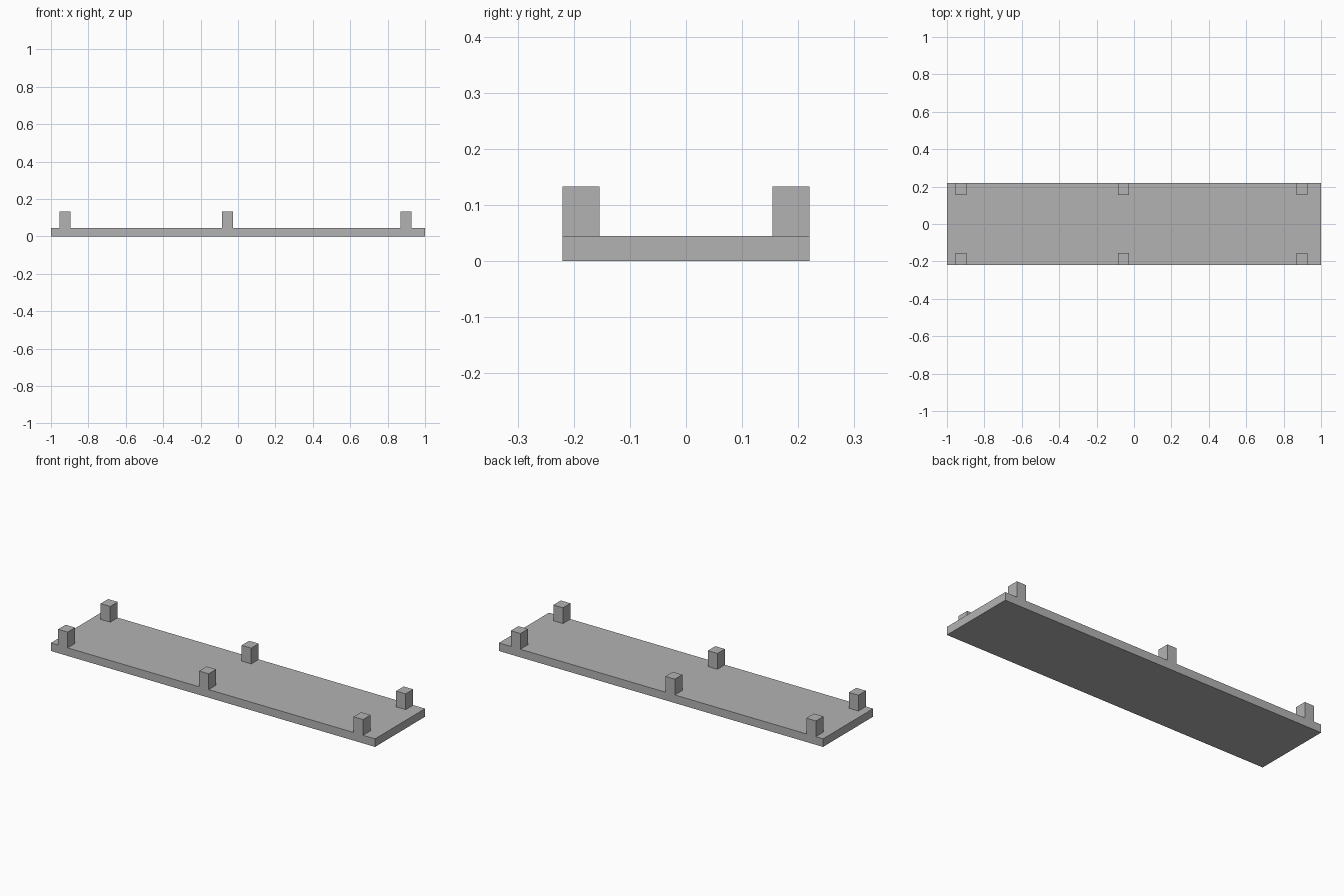
import bpy

cube = bpy.data.objects.get("Cube")
if cube:
    bpy.data.objects.remove(cube, do_unlink=True)

# Single grey material
GREY = (0.45, 0.45, 0.45, 1.0)
grey = bpy.data.materials.new("plain_grey")
grey.use_nodes = True
grey.diffuse_color = GREY
grey.node_tree.nodes["Principled BSDF"].inputs["Base Color"].default_value = GREY


def box(name, center, size):
    bpy.ops.mesh.primitive_cube_add(size=1, location=center)
    obj = bpy.context.object
    obj.name = name
    obj.scale = size
    bpy.ops.object.transform_apply(location=False, rotation=False, scale=True)
    obj.data.materials.append(grey)
    return obj


LENGTH, DEPTH, THICK = 2.0, 0.441, 0.045
POST_W, POST_D, POST_H = 0.059, 0.066, 0.088

# Flat base board
box("base_board", (0, 0, THICK / 2), (LENGTH, DEPTH, THICK))

# Three pairs of posts flush with the long edges
for place, x in (("right", -0.926), ("middle", -0.056), ("left", 0.897)):
    for side, sign in (("front", -1), ("back", 1)):
        y = sign * (DEPTH - POST_D) / 2
        box(f"{side}_{place}_post", (x, y, THICK + POST_H / 2), (POST_W, POST_D, POST_H))
